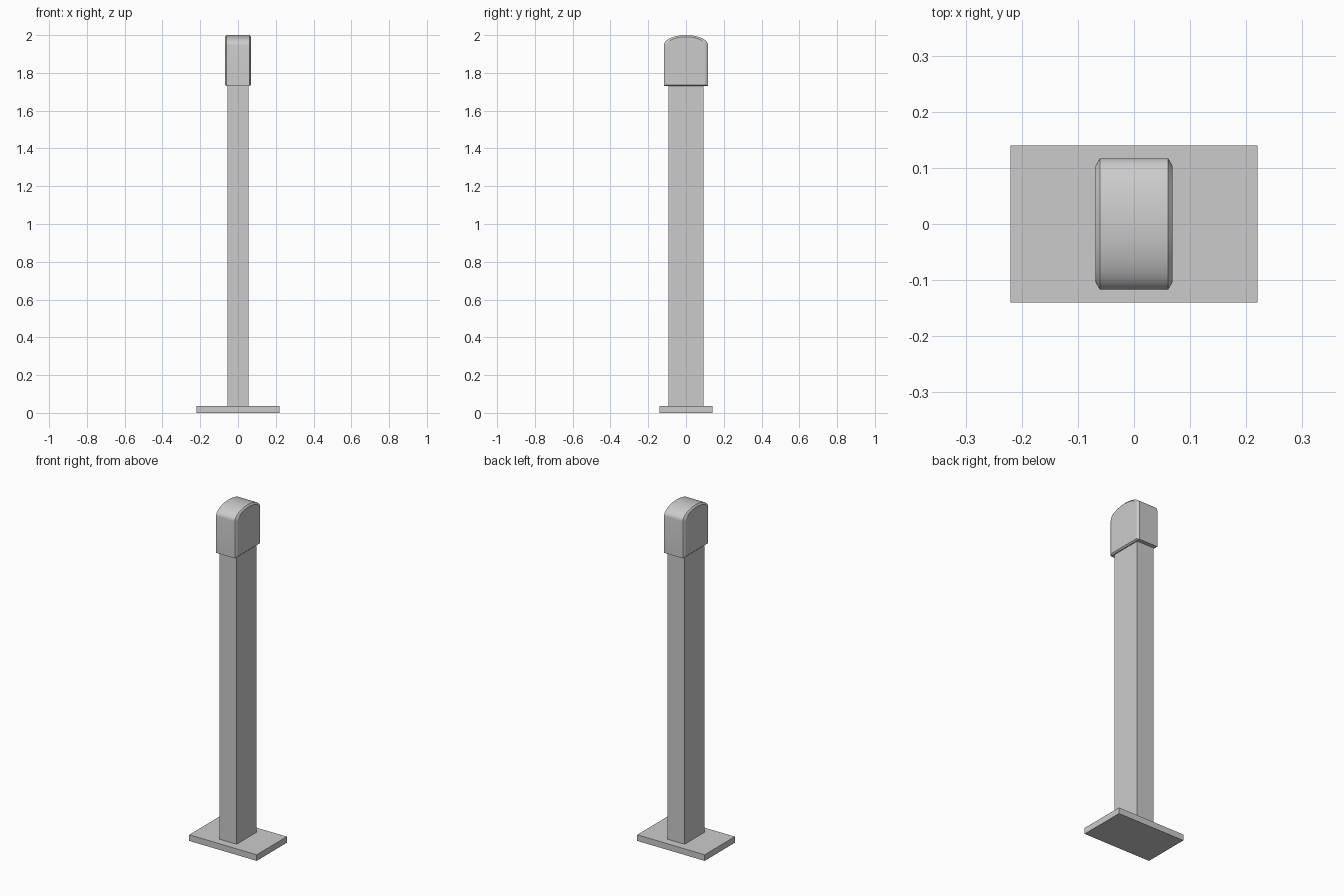
import bpy, math

if "Cube" in bpy.data.objects:
    bpy.data.objects.remove(bpy.data.objects["Cube"])


def box(name, hx, hy, z0, z1):
    bpy.ops.mesh.primitive_cube_add(size=2, location=(0, 0, (z0 + z1) / 2))
    ob = bpy.context.object
    ob.name = name
    ob.scale = (hx, hy, (z1 - z0) / 2)
    bpy.ops.object.transform_apply(location=True, rotation=False, scale=True)
    return ob


def arch(half_y, z0, spring, top, steps=24):
    """Closed y-z profile: straight sides with an elliptical top."""
    pts = [(-half_y, z0), (half_y, z0)]
    for i in range(steps + 1):
        a = math.pi * i / steps
        pts.append((half_y * math.cos(a), spring + (top - spring) * math.sin(a)))
    return pts


# Base plate and post
box("base_plate", 0.22, 0.14, 0, 0.036)
box("post", 0.056, 0.093, 0.036, 1.74)

# Rounded cap: arch profile lofted along x with chamfered ends
outer = arch(0.117, 1.73, 1.947, 2.0)
inner = arch(0.103, 1.737, 1.945, 1.991)
n = len(outer)
verts = []
for x, prof in ((-0.069, inner), (-0.061, outer), (0.061, outer), (0.069, inner)):
    verts += [(x, y, z) for y, z in prof]
faces = [tuple(reversed(range(n))), tuple(range(3 * n, 4 * n))]
for r in range(3):
    for i in range(n):
        j = (i + 1) % n
        faces.append((r * n + i, r * n + j, (r + 1) * n + j, (r + 1) * n + i))
mesh = bpy.data.meshes.new("cap")
mesh.from_pydata(verts, [], faces)
cap = bpy.data.objects.new("cap", mesh)
bpy.context.collection.objects.link(cap)

# Smooth the arch, keep the chamfer edges crisp
bpy.ops.object.select_all(action='DESELECT')
cap.select_set(True)
bpy.context.view_layer.objects.active = cap
bpy.ops.object.shade_smooth_by_angle(angle=math.radians(25))
